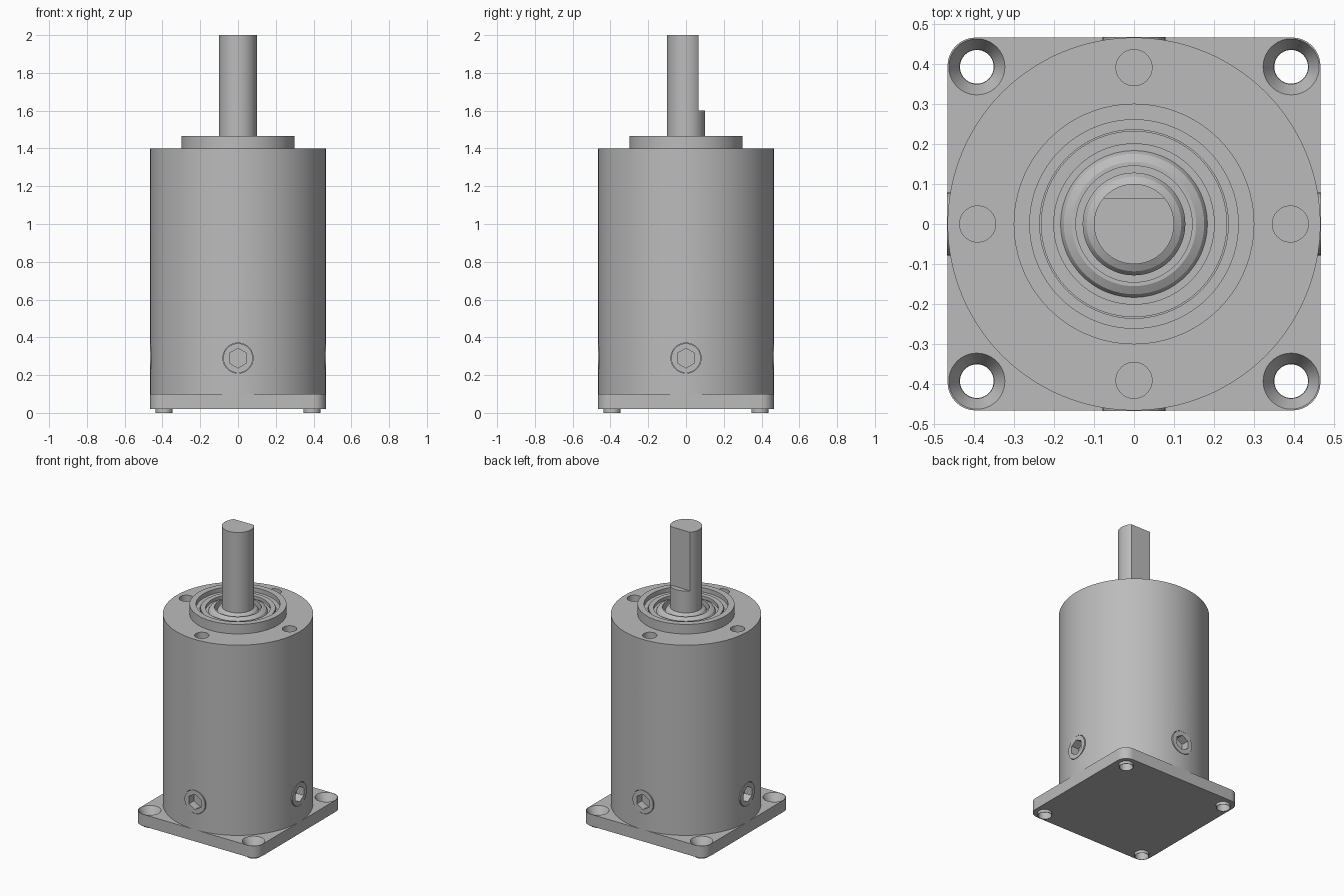
import bpy, bmesh, math
from mathutils import Matrix, Vector

old = bpy.data.objects.get("Cube")
if old:
    bpy.data.objects.remove(old, do_unlink=True)

steel = bpy.data.materials.new("steel grey")
steel.use_nodes = True
GREY = (0.5, 0.5, 0.5, 1)
steel.diffuse_color = GREY
steel.node_tree.nodes["Principled BSDF"].inputs["Base Color"].default_value = GREY


def finish(name, bm, matrix=None):
    bmesh.ops.remove_doubles(bm, verts=bm.verts, dist=1e-5)
    if matrix:
        bmesh.ops.transform(bm, matrix=matrix, verts=bm.verts)
    bmesh.ops.recalc_face_normals(bm, faces=bm.faces)
    mesh = bpy.data.meshes.new(name)
    bm.to_mesh(mesh)
    bm.free()
    mesh.materials.append(steel)
    obj = bpy.data.objects.new(name, mesh)
    bpy.context.collection.objects.link(obj)
    return obj


def lathe(name, profile, steps=64, matrix=None, closed=False):
    """Spin (radius, height) points around z."""
    bm = bmesh.new()
    verts = [bm.verts.new((r, 0, z)) for r, z in profile]
    pairs = list(zip(verts, verts[1:]))
    if closed:
        pairs.append((verts[-1], verts[0]))
    edges = [bm.edges.new(p) for p in pairs]
    bmesh.ops.spin(bm, geom=verts + edges, cent=(0, 0, 0), axis=(0, 0, 1),
                   angle=math.tau, steps=steps, use_merge=True)
    return finish(name, bm, matrix)


def prism(name, radius, low, high, sides, matrix=None):
    return lathe(name, [(0, low), (radius, low), (radius, high), (0, high)], sides, matrix)


def cut(obj, cutters):
    """Subtract each cutter, then drop it."""
    for c in cutters:
        mod = obj.modifiers.new("cut", 'BOOLEAN')
        mod.operation, mod.solver, mod.object = 'DIFFERENCE', 'EXACT', c
    graph = bpy.context.evaluated_depsgraph_get()
    mesh = bpy.data.meshes.new_from_object(obj.evaluated_get(graph))
    obj.modifiers.clear()
    obj.data = mesh
    for c in cutters:
        bpy.data.objects.remove(c, do_unlink=True)


parts = []
turns = [Matrix.Rotation(i * math.pi / 2, 4, 'Z') for i in range(4)]

# Square mounting plate with rounded corners
HALF, CORNER, HOLE = 0.465, 0.07, 0.392
bm = bmesh.new()
ring = []
for i in range(4):
    for k in range(9):
        a = (i + k / 8) * math.pi / 2
        mid = math.pi / 4 + i * math.pi / 2
        c = Vector((math.cos(mid), math.sin(mid), 0)) * (HALF - CORNER) * math.sqrt(2)
        ring.append(bm.verts.new(c + Vector((math.cos(a), math.sin(a), 0)) * CORNER
                                 + Vector((0, 0, 0.02))))
face = bm.faces.new(ring)
top = bmesh.ops.extrude_face_region(bm, geom=[face])["geom"]
bmesh.ops.translate(bm, vec=(0, 0, 0.08),
                    verts=[v for v in top if isinstance(v, bmesh.types.BMVert)])
plate = finish("mounting_plate", bm)

# Countersunk corner holes with thin lips below
corners = [t @ Matrix.Translation((HOLE, HOLE, 0)) for t in turns]
sink = [(0, -0.02), (0.043, -0.02), (0.043, 0.05), (0.07, 0.1), (0.07, 0.12), (0, 0.12)]
cut(plate, [lathe("hole_cutter", sink, 40, m) for m in corners])
parts.append(plate)
lip = [(0.042, 0), (0.045, 0), (0.045, 0.03), (0.042, 0.03)]
parts += [lathe("hole_lip", lip, 40, m, closed=True) for m in corners]

# Round housing with raised collar and stepped bearing seat
body = lathe("housing", [
    (0, 0.095), (0.465, 0.095), (0.465, 1.4), (0.3, 1.4), (0.3, 1.465), (0.26, 1.465),
    (0.26, 1.435), (0.235, 1.435), (0.235, 1.4), (0, 1.4)], 128)
plug_frames = [t @ Matrix.Translation((0, 0, 0.29)) @ Matrix.Rotation(math.pi / 2, 4, 'Y')
               for t in turns]
cutters = [prism("screw_hole_cutter", 0.045, 1.28, 1.5, 32,
                 t @ Matrix.Translation((0.39, 0, 0))) for t in turns]
cutters += [prism("plug_hole_cutter", 0.08, 0.38, 0.5, 48, m) for m in plug_frames]
cut(body, cutters)
parts.append(body)

# Bearing rings around the shaft
parts.append(lathe("bearing_outer_ring", [
    (0.2, 1.39), (0.232, 1.39), (0.232, 1.44), (0.2, 1.44)], 96, closed=True))
parts.append(lathe("bearing_shield", [
    (0.145, 1.39), (0.2, 1.39), (0.2, 1.42), (0.183, 1.42), (0.175, 1.434),
    (0.155, 1.445), (0.145, 1.445)], 96, closed=True))
parts.append(lathe("shaft_shoulder", [
    (0.09, 1.39), (0.128, 1.39), (0.128, 1.425), (0.118, 1.44), (0.1, 1.45),
    (0.09, 1.45)], 96, closed=True))

# Output shaft with a flat cut on the back
shaft = prism("output_shaft", 0.1, 1.39, 2, 64)
bm = bmesh.new()
bmesh.ops.create_cube(bm, size=1, matrix=Matrix.Translation((0, 0.165, 1.9))
                      @ Matrix.Diagonal((0.4, 0.2, 0.6, 1)))
cut(shaft, [finish("flat_cutter", bm)])
parts.append(shaft)

# Hex socket plugs low on the four sides
for m in plug_frames:
    plug = prism("hex_plug", 0.078, 0.37, 0.466, 48, m)
    cut(plug, [prism("hex_cutter", 0.052, 0.41, 0.5, 6, m)])
    parts.append(plug)

# Smooth round surfaces, keep edges sharp
bpy.ops.object.select_all(action='DESELECT')
for p in parts:
    p.select_set(True)
bpy.context.view_layer.objects.active = body
bpy.ops.object.shade_smooth_by_angle(angle=math.radians(25))
